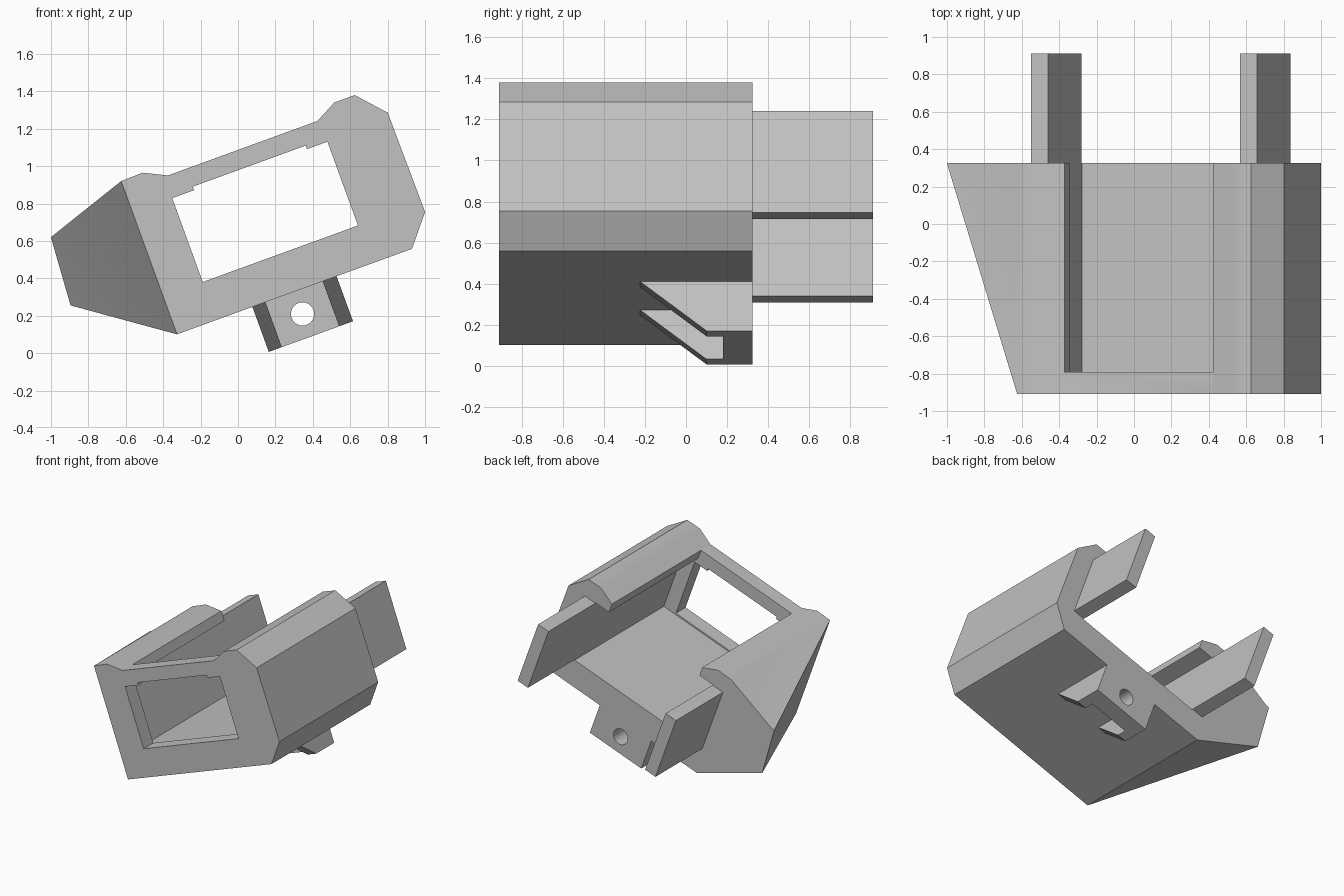
import bpy, bmesh, math

if "Cube" in bpy.data.objects:
    bpy.data.objects.remove(bpy.data.objects["Cube"], do_unlink=True)

TILT = math.radians(20)
C, S = math.cos(TILT), math.sin(TILT)
FRONT, BACK = -0.91, 0.325

grey = bpy.data.materials.new("light grey")
grey.use_nodes = True
colour = (0.54, 0.54, 0.54, 1)
grey.diffuse_color = colour
grey.node_tree.nodes["Principled BSDF"].inputs["Base Color"].default_value = colour


def place(u, y, v):
    """Tilted section coordinates to world."""
    return (u * C - v * S, y, u * S + v * C)


def finish(name, bm):
    bmesh.ops.recalc_face_normals(bm, faces=bm.faces)
    mesh = bpy.data.meshes.new(name)
    bm.to_mesh(mesh)
    bm.free()
    mesh.materials.append(grey)
    obj = bpy.data.objects.new(name, mesh)
    bpy.context.collection.objects.link(obj)
    return obj


def prism(name, section, y0, y1):
    bm = bmesh.new()
    a = [bm.verts.new(place(u, y0, v)) for u, v in section]
    b = [bm.verts.new(place(u, y1, v)) for u, v in section]
    bm.faces.new(a)
    bm.faces.new(b)
    for i in range(len(a)):
        j = (i + 1) % len(a)
        bm.faces.new((a[i], a[j], b[j], b[i]))
    return finish(name, bm)


def box(name, u0, u1, v0, v1, y0, y1):
    return prism(name, [(u0, v0), (u1, v0), (u1, v1), (u0, v1)], y0, y1)


def activate(obj):
    bpy.ops.object.select_all(action='DESELECT')
    obj.select_set(True)
    bpy.context.view_layer.objects.active = obj


def cut(obj, cutter):
    cutter.hide_render = True
    mod = obj.modifiers.new("cut", 'BOOLEAN')
    mod.operation = 'DIFFERENCE'
    mod.solver = 'EXACT'
    mod.object = cutter
    activate(obj)
    bpy.ops.object.modifier_apply(modifier=mod.name)
    bpy.data.objects.remove(cutter, do_unlink=True)


def smooth(obj):
    activate(obj)
    bpy.ops.object.shade_smooth_by_angle(angle=math.radians(30))


# Housing: constant section, with a wing that widens toward the back
section = [(-0.272, 0.206), (1.065, 0.206), (1.198, 0.367), (1.192, 0.934),
           (1.059, 1.083), (0.942, 1.083), (0.823, 1.021), (-0.027, 1.021),
           (-0.149, 1.081), (-0.272, 1.078)]
wing = [(-0.694, 0.929), (-0.728, 0.925), (-0.754, 0.546)]
bm = bmesh.new()
f = [bm.verts.new(place(u, FRONT, v)) for u, v in section]
b = [bm.verts.new(place(u, BACK, v)) for u, v in section + wing]
bm.faces.new(f)
bm.faces.new(b)
for i in range(len(f) - 1):
    bm.faces.new((f[i], f[i + 1], b[i + 1], b[i]))
top, low = f[-1], f[0]
tip, edge, heel = b[-3:]
for tri in ((top, b[len(f) - 1], tip), (top, tip, edge), (top, edge, low),
            (low, edge, heel), (low, heel, b[0])):
    bm.faces.new(tri)
housing = finish("housing", bm)

# Channel open at the back, with overhanging lips along the top
channel = [(-0.147, 0.41), (0.945, 0.41), (0.945, 0.945), (0.82, 0.945),
           (0.82, 1.3), (-0.024, 1.3), (-0.024, 0.945), (-0.147, 0.945)]
cut(housing, prism("channel_cutter", channel, -0.79, 0.6))

# Front window with a shallow raised notch in its top edge
window = [(-0.047, 0.422), (0.836, 0.422), (0.836, 0.899), (0.72, 0.899),
          (0.72, 0.919), (0.077, 0.919), (0.077, 0.899), (-0.047, 0.899)]
cut(housing, prism("window_cutter", window, -1.1, -0.6))
smooth(housing)

# Rear arms continuing the channel walls
for name, u0 in (("right_arm", -0.243), ("left_arm", 0.945)):
    box(name, u0, u0 + 0.096, 0.416, 0.941, BACK, 0.912)

# Mounting plate with a round hole
plate = box("mounting_plate", 0.231, 0.557, -0.05, 0.206, 0.18, BACK)
hole = [(0.396 + 0.062 * math.cos(math.tau * i / 32),
         0.079 + 0.062 * math.sin(math.tau * i / 32)) for i in range(32)]
cut(plate, prism("hole_cutter", hole, 0, 0.5))
smooth(plate)

# Sloping gussets on both sides of the plate
for name, u0, u1 in (("right_gusset", 0.157, 0.231), ("left_gusset", 0.557, 0.636)):
    bm = bmesh.new()
    sides = [[bm.verts.new(place(u, y, v)) for y, v in
              ((-0.225, 0.206), (0.1, -0.05), (BACK, -0.05), (BACK, 0.206))]
             for u in (u0, u1)]
    for ring in sides:
        bm.faces.new(ring)
    for i in range(4):
        j = (i + 1) % 4
        bm.faces.new((sides[0][i], sides[0][j], sides[1][j], sides[1][i]))
    finish(name, bm)
